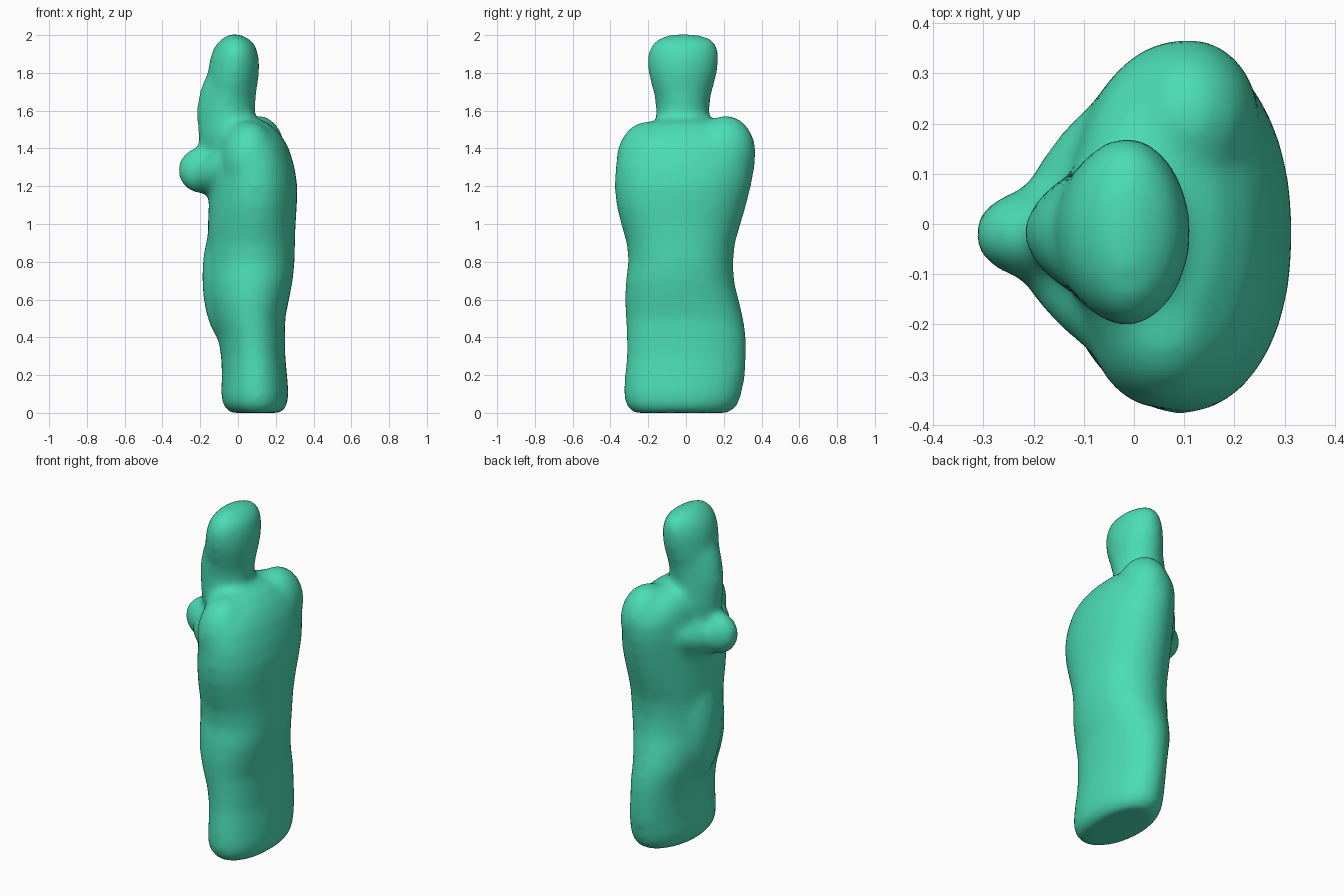
import bpy, bmesh, math
from mathutils import Matrix, Vector

bm = bmesh.new()


def loft(rows, n, taper=0.0, sides=40):
    """Closed skin through rows of z, x0, x1, y0, y1; taper narrows the -x side."""
    rings = []
    for z, x0, x1, y0, y1 in rows:
        ring = []
        for i in range(sides):
            a = 2 * math.pi * i / sides
            c, s = math.cos(a), math.sin(a)
            px = math.copysign(abs(c) ** (2 / n), c)
            py = math.copysign(abs(s) ** (2 / n), s) * (1 - taper * max(0, -c))
            ring.append(bm.verts.new(((x0 + x1) / 2 + px * (x1 - x0) / 2,
                                      (y0 + y1) / 2 + py * (y1 - y0) / 2, z)))
        rings.append(ring)
    for a, b in zip(rings, rings[1:]):
        for i in range(sides):
            j = (i + 1) % sides
            bm.faces.new((a[i], a[j], b[j], b[i]))
    bm.faces.new(rings[0][::-1])
    bm.faces.new(rings[-1])


def ball(center, radii, turn=Matrix()):
    m = Matrix.Translation(center) @ turn @ Matrix.Diagonal((*radii, 1))
    bmesh.ops.create_uvsphere(bm, u_segments=32, v_segments=20, radius=1, matrix=m)


def limb(p, q, r):
    p, q = Vector(p), Vector(q)
    turn = (q - p).to_track_quat('Z', 'Y').to_matrix().to_4x4()
    ball((p + q) / 2, (r, r, (q - p).length / 2 + r), turn)


# robe
loft([(0.00, -0.04, 0.23, -0.28, 0.23), (0.04, -0.08, 0.26, -0.32, 0.275),
      (0.10, -0.09, 0.268, -0.33, 0.295), (0.20, -0.085, 0.26, -0.325, 0.315),
      (0.30, -0.09, 0.25, -0.315, 0.32), (0.40, -0.105, 0.25, -0.315, 0.32),
      (0.50, -0.135, 0.25, -0.32, 0.305), (0.60, -0.155, 0.27, -0.325, 0.28),
      (0.70, -0.16, 0.29, -0.32, 0.255), (0.80, -0.16, 0.30, -0.305, 0.25),
      (0.90, -0.16, 0.302, -0.315, 0.26), (1.00, -0.16, 0.305, -0.345, 0.29),
      (1.10, -0.155, 0.312, -0.37, 0.32), (1.20, -0.15, 0.315, -0.38, 0.345),
      (1.30, -0.14, 0.30, -0.375, 0.365), (1.40, -0.13, 0.27, -0.355, 0.365),
      (1.47, -0.12, 0.23, -0.31, 0.32), (1.53, -0.09, 0.17, -0.22, 0.24),
      (1.56, -0.05, 0.10, -0.13, 0.15)], 2.2, 0.12)
# shoulders
ball((0.11, 0.21, 1.38), (0.14, 0.16, 0.195))
ball((0.06, -0.20, 1.33), (0.15, 0.17, 0.215))
# knees under the cloth
ball((-0.05, -0.01, 0.72), (0.14, 0.17, 0.36))
# lower hood and beard
loft([(1.15, -0.15, 0.05, -0.10, 0.10), (1.35, -0.19, 0.08, -0.14, 0.12),
      (1.45, -0.21, 0.09, -0.165, 0.13), (1.60, -0.22, 0.09, -0.16, 0.125),
      (1.67, -0.21, 0.095, -0.165, 0.13), (1.74, -0.19, 0.10, -0.175, 0.14),
      (1.82, -0.15, 0.08, -0.15, 0.12)], 2.0, 0.25)
# head
loft([(1.62, -0.18, 0.09, -0.15, 0.12), (1.69, -0.17, 0.095, -0.17, 0.135),
      (1.74, -0.17, 0.105, -0.185, 0.15), (1.80, -0.16, 0.112, -0.20, 0.165),
      (1.87, -0.15, 0.112, -0.206, 0.175), (1.93, -0.13, 0.10, -0.195, 0.17),
      (1.97, -0.10, 0.075, -0.165, 0.15), (1.99, -0.07, 0.04, -0.13, 0.11),
      (2.005, -0.05, 0.01, -0.08, 0.05)], 2.0, 0.08)
# sleeves and joined hands
limb((0.00, 0.20, 1.32), (-0.15, 0.02, 1.25), 0.10)
limb((0.00, -0.20, 1.32), (-0.15, -0.06, 1.25), 0.105)
ball((-0.19, -0.02, 1.285), (0.13, 0.092, 0.125))

mesh = bpy.data.meshes.new("robed_figure")
bmesh.ops.recalc_face_normals(bm, faces=bm.faces)
bm.to_mesh(mesh)
bm.free()
fig = bpy.data.objects.new("robed_figure", mesh)
bpy.context.collection.objects.link(fig)

# fuse the parts into one soft skin
fuse = fig.modifiers.new("fuse", 'REMESH')
fuse.mode = 'VOXEL'
fuse.voxel_size = 0.018
fuse.use_smooth_shade = True
soft = fig.modifiers.new("soften", 'SMOOTH')
soft.factor = 0.5
soft.iterations = 18

mat = bpy.data.materials.new("green")
mat.diffuse_color = (0.07, 0.72, 0.46, 1)
mesh.materials.append(mat)
for p in mesh.polygons:
    p.use_smooth = True
